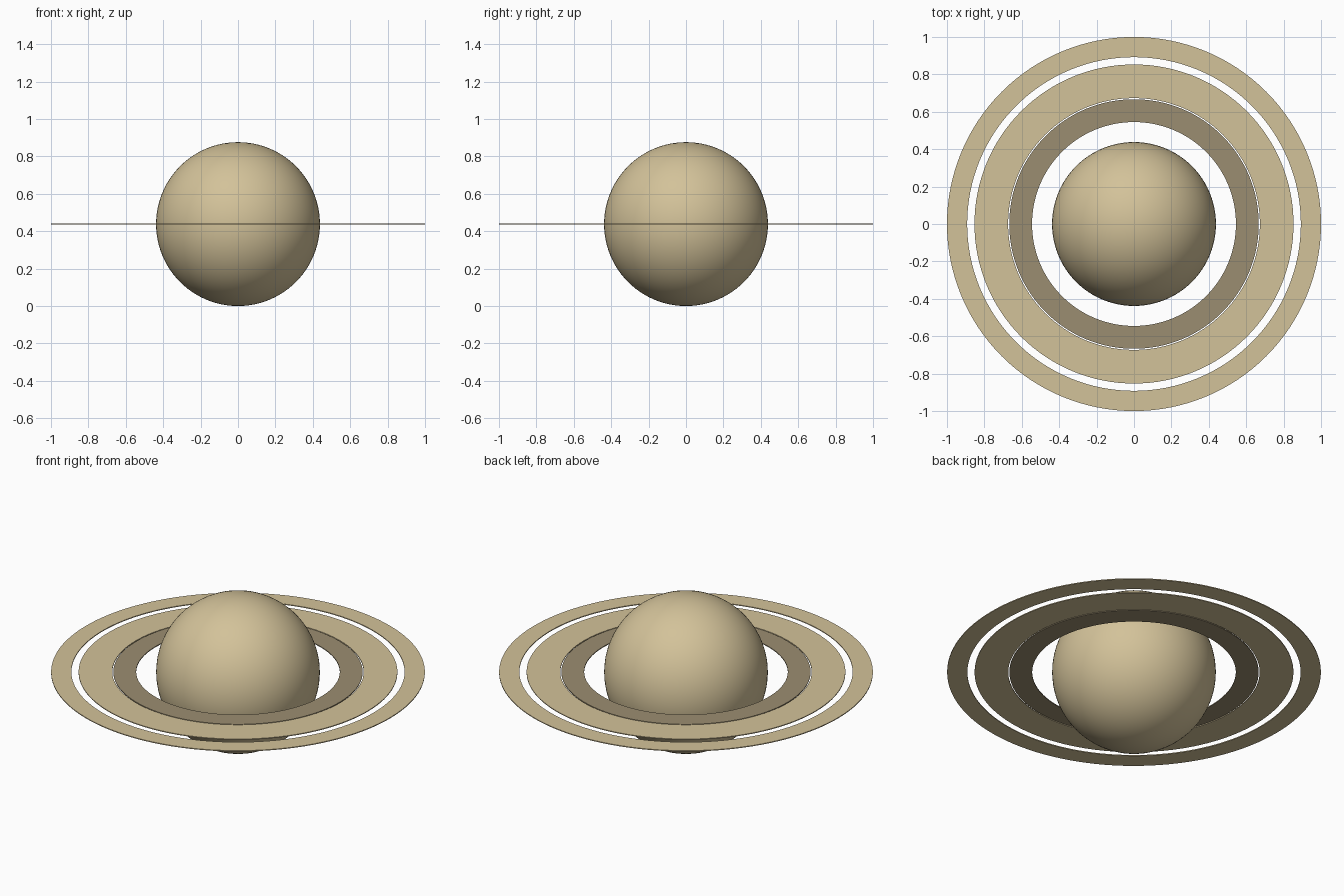
import bpy, bmesh, math

cube = bpy.data.objects.get("Cube")
if cube:
    bpy.data.objects.remove(cube, do_unlink=True)

RADIUS = 0.438      # globe radius, also the height of the ring plane
THICKNESS = 0.005
STEPS = 128


def material(name, rgb):
    mat = bpy.data.materials.new(name)
    mat.use_nodes = True
    color = (*rgb, 1)
    mat.diffuse_color = color
    bsdf = mat.node_tree.nodes["Principled BSDF"]
    bsdf.inputs["Base Color"].default_value = color
    bsdf.inputs["Roughness"].default_value = 0.8
    return mat


sand = material("pale sand", (0.65, 0.54, 0.32))
umber = material("dull umber", (0.33, 0.27, 0.165))


def ring(name, inner, outer, mat):
    """Flat washer made by spinning a thin rectangular profile."""
    bm = bmesh.new()
    half = THICKNESS / 2
    corners = [(inner, -half), (outer, -half), (outer, half), (inner, half)]
    verts = [bm.verts.new((r, 0, z)) for r, z in corners]
    edges = [bm.edges.new((verts[i], verts[i - 1])) for i in range(4)]
    bmesh.ops.spin(bm, geom=verts + edges, cent=(0, 0, 0), axis=(0, 0, 1),
                   angle=math.tau, steps=STEPS, use_merge=True)
    bmesh.ops.remove_doubles(bm, verts=bm.verts, dist=1e-5)
    bmesh.ops.recalc_face_normals(bm, faces=bm.faces)
    mesh = bpy.data.meshes.new(name)
    bm.to_mesh(mesh)
    bm.free()
    obj = bpy.data.objects.new(name, mesh)
    bpy.context.collection.objects.link(obj)
    obj.location.z = RADIUS
    mesh.materials.append(mat)
    return obj


# Globe
bpy.ops.mesh.primitive_uv_sphere_add(segments=96, ring_count=48, radius=RADIUS,
                                     location=(0, 0, RADIUS))
globe = bpy.context.object
globe.name = "globe"
globe.data.materials.append(sand)
bpy.ops.object.shade_smooth()

# Three flat rings around the equator, separated by gaps
rings = [
    ring("inner_ring", 0.545, 0.667, umber),
    ring("middle_ring", 0.673, 0.853, sand),
    ring("outer_ring", 0.892, 1.0, sand),
]

# Round walls shade smoothly while the rims stay sharp
bpy.ops.object.select_all(action="DESELECT")
for obj in rings:
    obj.select_set(True)
bpy.context.view_layer.objects.active = rings[0]
bpy.ops.object.shade_smooth_by_angle(angle=math.radians(30))
